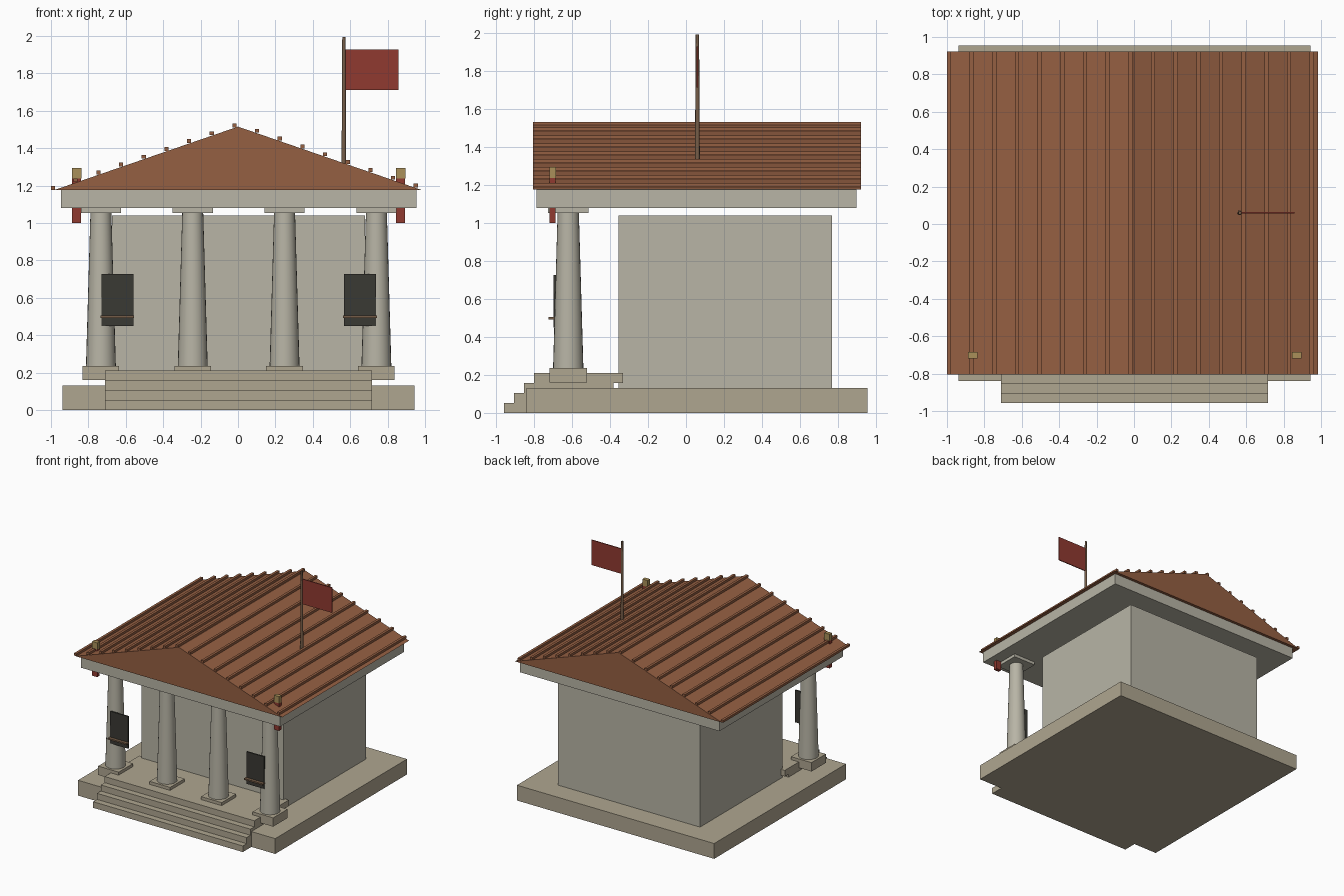
import bpy
import bmesh

if "Cube" in bpy.data.objects:
    bpy.data.objects.remove(bpy.data.objects["Cube"])


def material(name, rgb):
    m = bpy.data.materials.new(name)
    m.diffuse_color = (*rgb, 1)
    m.use_nodes = True
    m.node_tree.nodes["Principled BSDF"].inputs["Base Color"].default_value = m.diffuse_color
    return m


STONE = material("pale_stone", (0.48, 0.46, 0.38))
FLOOR = material("warm_stone", (0.43, 0.38, 0.28))
TILE = material("roof_tile", (0.30, 0.115, 0.055))
RED = material("red_cloth", (0.28, 0.042, 0.03))
GOLD = material("brass", (0.40, 0.28, 0.10))
DARK = material("dark_board", (0.042, 0.041, 0.033))
WOOD = material("wood", (0.18, 0.11, 0.065))


def finish(name, bm, mat):
    bmesh.ops.recalc_face_normals(bm, faces=bm.faces)
    me = bpy.data.meshes.new(name)
    bm.to_mesh(me)
    bm.free()
    me.materials.append(mat)
    ob = bpy.data.objects.new(name, me)
    bpy.context.collection.objects.link(ob)
    return ob


def box(name, x, y, z, mat):
    """Box from (min, max) ranges."""
    bm = bmesh.new()
    bmesh.ops.create_cube(bm, size=1)
    for v in bm.verts:
        v.co = [r[0] if c < 0 else r[1] for c, r in zip(v.co, (x, y, z))]
    return finish(name, bm, mat)


def shaft(name, x, y, z, r_low, r_top, sides, mat):
    """Tapered round post between two heights."""
    bm = bmesh.new()
    bmesh.ops.create_cone(bm, cap_ends=True, segments=sides, radius1=r_low,
                          radius2=r_top, depth=z[1] - z[0])
    bmesh.ops.translate(bm, verts=bm.verts, vec=(x, y, (z[0] + z[1]) / 2))
    for f in bm.faces:
        f.smooth = len(f.verts) == 4
    for e in bm.edges:
        e.smooth = all(len(f.verts) == 4 for f in e.link_faces)
    return finish(name, bm, mat)


# Plinth, overlapping step slabs and inner hall
box("plinth", (-0.937, 0.943), (-0.84, 0.955), (0, 0.132), FLOOR)
for i in range(4):
    y = -0.957 + 0.052 * i
    box(f"step_{i + 1}", (-0.71, 0.716), (y, y + 0.47),
        (0.0525 * i, 0.0525 * (i + 1)), FLOOR)
box("hall_walls", (-0.673, 0.68), (-0.355, 0.77), (0.13, 1.04), STONE)

# Front columns with square bases and capitals
for i in range(4):
    x, y = -0.733 + 0.491 * i, -0.62
    box(f"column_base_{i + 1}", (x - 0.098, x + 0.098), (y - 0.098, y + 0.098),
        (0.16, 0.236), FLOOR)
    shaft(f"column_{i + 1}", x, y, (0.23, 1.055), 0.08, 0.056, 24, STONE)
    box(f"capital_{i + 1}", (x - 0.107, x + 0.107), (y - 0.107, y + 0.107),
        (1.053, 1.08), STONE)

# Entablature and gabled roof
box("entablature", (-0.946, 0.954), (-0.788, 0.897), (1.08, 1.175), STONE)
EAVE, RIDGE, HALF, Y0, Y1 = 1.175, 1.515, 0.985, -0.805, 0.922
bm = bmesh.new()
ends = [[bm.verts.new(p) for p in ((-HALF, y, EAVE), (HALF, y, EAVE), (0, y, RIDGE))]
        for y in (Y0, Y1)]
for tri in ends:
    bm.faces.new(tri)
for a in range(3):
    b = (a + 1) % 3
    bm.faces.new((ends[0][a], ends[0][b], ends[1][b], ends[1][a]))
finish("roof", bm, TILE)

# Roof ribs running front to back
for i in range(17):
    x = -0.989 + 0.1212 * i
    z = RIDGE - (RIDGE - EAVE) * abs(x) / HALF + 0.013
    box(f"roof_rib_{i + 1}", (x - 0.011, x + 0.011), (Y0, Y1),
        (z - 0.01, z + 0.01), TILE)

# Dark notice boards with a rail, and corner banners with brass caps
for side, xb, xr in (("left", -0.645, -0.863), ("right", 0.652, 0.87)):
    box(f"{side}_board", (xb - 0.085, xb + 0.085), (-0.697, -0.685),
        (0.45, 0.727), DARK)
    box(f"{side}_board_rail", (xb - 0.09, xb + 0.09), (-0.724, -0.69),
        (0.493, 0.505), WOOD)
    box(f"{side}_banner", (xr - 0.024, xr + 0.024), (-0.718, -0.687),
        (1.0, 1.237), RED)
    box(f"{side}_banner_cap", (xr - 0.025, xr + 0.025), (-0.718, -0.685),
        (1.237, 1.295), GOLD)

# Flag on a pole
shaft("flag_pole", 0.566, 0.06, (1.30, 1.993), 0.013, 0.009, 10, WOOD)
box("flag", (0.572, 0.857), (0.056, 0.064), (1.712, 1.928), RED)
